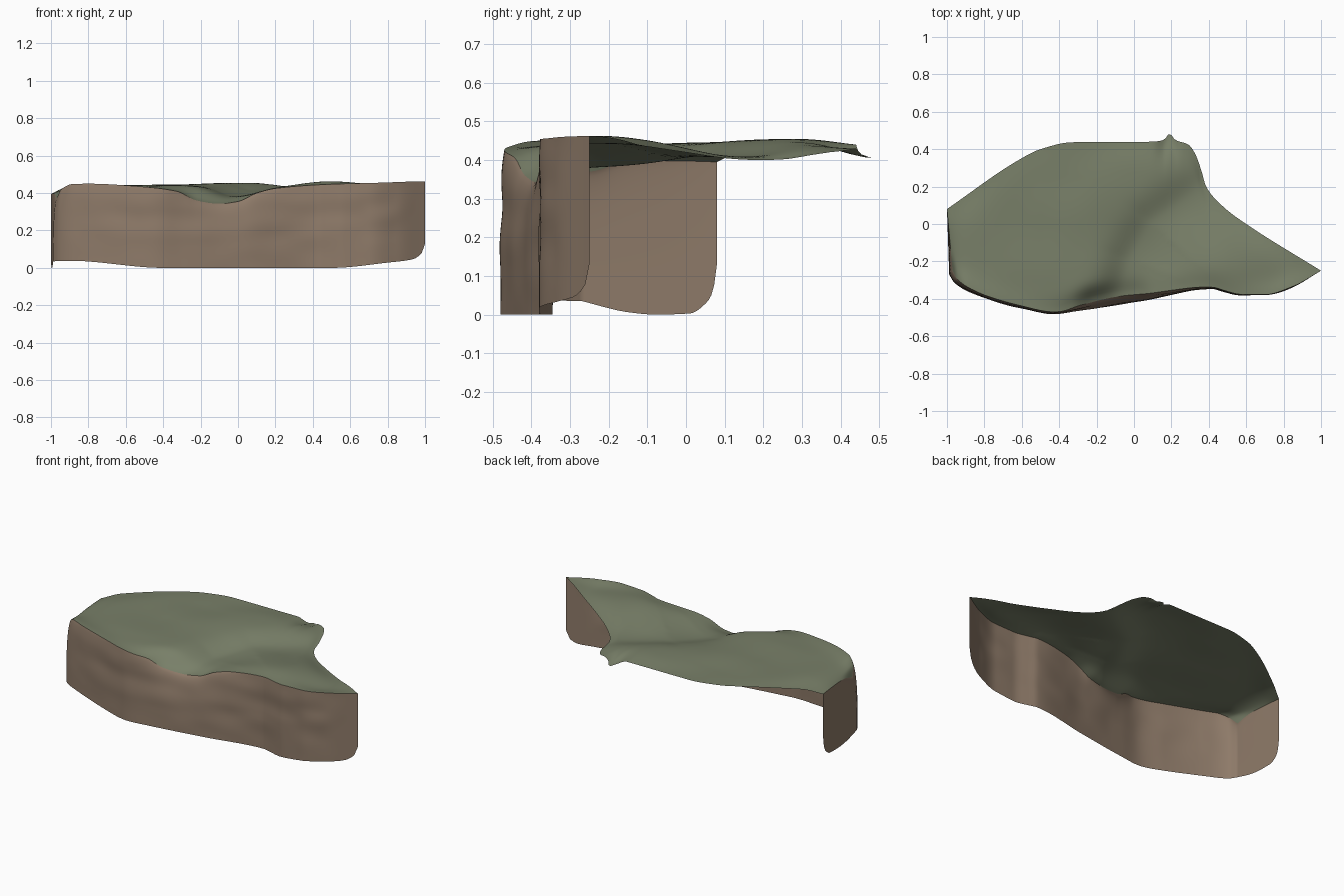
import bpy, bmesh, math
from mathutils import Vector, noise

if "Cube" in bpy.data.objects:
    bpy.data.objects.remove(bpy.data.objects["Cube"])


def material(name, colour):
    m = bpy.data.materials.new(name)
    m.use_nodes = True
    m.diffuse_color = colour
    m.node_tree.nodes["Principled BSDF"].inputs["Base Color"].default_value = colour
    return m


grass = material("moss green", (0.19, 0.215, 0.14, 1))
rock = material("rock brown", (0.27, 0.195, 0.14, 1))


def curve(pts, x):
    """Smooth interpolation through (x, value) points without overshoot."""
    if x <= pts[0][0]:
        return pts[0][1]
    if x >= pts[-1][0]:
        return pts[-1][1]
    slopes = [(b[1] - a[1]) / (b[0] - a[0]) for a, b in zip(pts, pts[1:])]
    tang = [slopes[0]]
    for a, b in zip(slopes, slopes[1:]):
        tang.append(2 * a * b / (a + b) if a * b > 0 else 0)
    tang.append(slopes[-1])
    i = max(k for k in range(len(pts) - 1) if pts[k][0] <= x)
    h = pts[i + 1][0] - pts[i][0]
    t = (x - pts[i][0]) / h
    return ((2*t**3 - 3*t**2 + 1) * pts[i][1] + (t**3 - 2*t**2 + t) * h * tang[i]
            + (3*t**2 - 2*t**3) * pts[i + 1][1] + (t**3 - t**2) * h * tang[i + 1])


# Plan outlines and edge heights, all as functions of x
FRONT = [(-1, -.27), (-.97, -.315), (-.87, -.37), (-.6, -.45), (-.43, -.48),
         (-.3, -.465), (.05, -.41), (.42, -.345), (.48, -.36), (.57, -.38),
         (.7, -.38), (.85, -.335), (1, -.25)]
INSET = [(-1, .02), (-.6, .012), (-.4, .01), (-.28, .03), (-.1, .045),
         (.1, .032), (.3, .015), (.45, .006), (1, 0)]
BACK = [(-1, .08), (-.62, .34), (-.5, .40), (-.33, .437), (.1, .44), (.16, .45),
        (.19, .483), (.22, .45), (.29, .425), (.325, .38), (.365, .27),
        (.385, .2), (.48, .09), (.6, 0), (1, -.25)]
RIM_Z = [(-1, .37), (-.97, .42), (-.9, .448), (-.8, .45), (-.5, .433), (-.33, .41),
         (-.22, .36), (-.1, .343), (0, .355), (.1, .40), (.2, .425), (.45, .445), (1, .462)]
BACK_Z = [(-1, .395), (-.9, .425), (-.6, .44), (.1, .44), (.19, .405),
          (.25, .43), (.33, .42), (.38, .40), (.6, .42), (1, .462)]
FOOT_Z = [(-1, .035), (-.9, .038), (-.4, 0), (.5, 0), (.8, .028), (.93, .045),
          (.98, .075), (1, .13)]
SIDE_FOOT = [(0, .035), (.35, .006), (.55, 0), (.8, .003), (.92, .03), (.97, .06), (1, .13)]
VALLEY = [Vector(p) for p in ((-.08, -.45), (-.02, -.2), (.09, 0), (.38, .2))]


def bump(x, y, cx, cy, r):
    return math.exp(-((x - cx)**2 + (y - cy)**2) / r**2)


def ground(x, y):
    """Rolling plateau with a diagonal gully."""
    p = Vector((x, y))
    best, depth, right = 9, 0, False
    for k, (a, b) in enumerate(zip(VALLEY, VALLEY[1:])):
        d = b - a
        t = min(1, max(0, (p - a).dot(d) / d.length_squared))
        dist = (p - a - d * t).length
        if dist < best:
            best, depth = dist, .075 - .016 * (k + t)
            right = d.x * (p.y - a.y) - d.y * (p.x - a.x) < 0
    z = .442 - depth * math.exp(-(best / (.2 if right else .12))**2)
    z += .022 * bump(x, y, .46, -.22, .18) + .014 * bump(x, y, -.02, .2, .2)
    z += .008 * noise.noise((x * 4, y * 4, 0))
    return z - .045 * math.exp(-(x + 1) / .06)


COLS, ROWS = 140, 48
xs = [-1 + 2 * (i / COLS)**1.25 for i in range(COLS + 1)]


def top_point(x, v):
    yf, yb = curve(FRONT, x) + curve(INSET, x), curve(BACK, x)
    y = yf + (yb - yf) * v
    z = ground(x, y)
    z += (curve(RIM_Z, x) - ground(x, yf)) * math.exp(-((y - yf) / .07)**2) * (1 - v)
    z += (curve(BACK_Z, x) - ground(x, yb)) * math.exp(-((yb - y) / .1)**2) * v
    if x > .8:
        z += (.462 - z) * (x - .8) / .2
    shear = .03 * (1 - v) * max(0, 1 - (x + 1) / .2)
    return Vector((x + shear, y, z))


def build(name, grid, mat):
    """Skin a grid of points into one smooth sheet."""
    bm = bmesh.new()
    vs = [[bm.verts.new(p) for p in row] for row in grid]
    for a, b in zip(vs, vs[1:]):
        for j in range(len(a) - 1):
            bm.faces.new((a[j], b[j], b[j + 1], a[j + 1]))
    bmesh.ops.remove_doubles(bm, verts=bm.verts, dist=.0002)
    me = bpy.data.meshes.new(name)
    bm.to_mesh(me)
    bm.free()
    me.materials.append(mat)
    ob = bpy.data.objects.new(name, me)
    bpy.context.collection.objects.link(ob)
    for poly in me.polygons:
        poly.use_smooth = True
    return ob


# Grassy top sheet
build("grass_top", [[top_point(x, j / ROWS) for j in range(ROWS + 1)] for x in xs], grass)

# Rock wall: the left end from back to front, then along the front
edges = []
for j in range(ROWS, 0, -1):
    v = j / ROWS
    rim = top_point(-1, v)
    foot = Vector((-1 + .012 * (1 - v), -.27 + .35 * v, curve(SIDE_FOOT, v)))
    edges.append((foot, rim))
for x in xs:
    foot_x = x + .012 * max(0, 1 - (x + 1) / .2)
    edges.append((Vector((foot_x, curve(FRONT, x), curve(FOOT_Z, x))), top_point(x, 0)))

STEPS = 24
wall = []
for foot, rim in edges:
    column = []
    for k in range(STEPS + 1):
        t = k / STEPS
        p = foot.lerp(rim, t**3)
        p.z = foot.z + (rim.z - foot.z) * (1 - (1 - t)**1.3)
        # Gentle worn relief, fading at the ends and borders
        fade = math.sin(math.pi * t) * min(1, max(0, .95 - abs(p.x)) * 8)
        p.y += .008 * fade * noise.noise((p.x * 5, 0, p.z * 9))
        column.append(p)
    wall.append(column)
build("rock_wall", wall, rock)
